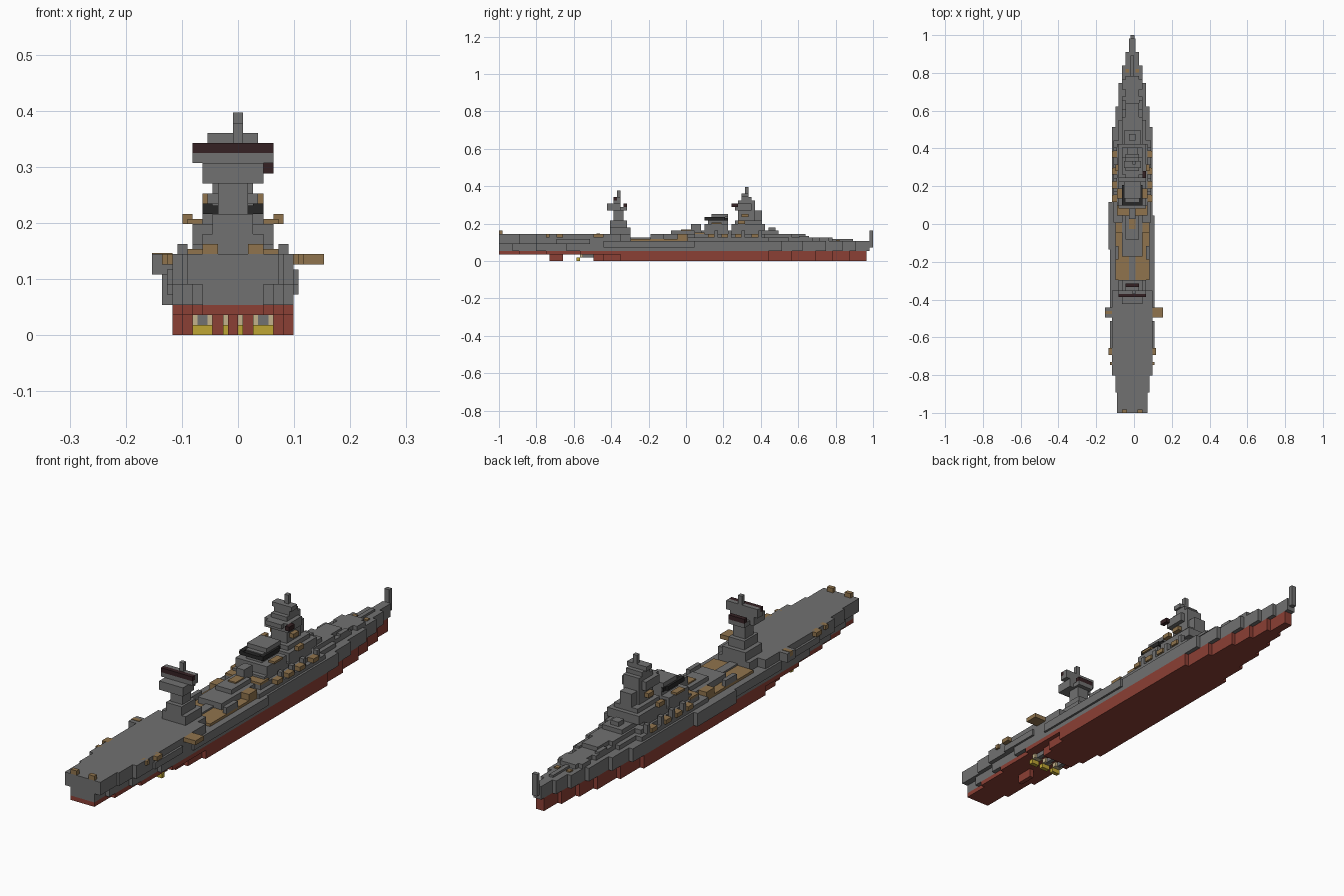
import bpy
import bmesh

UNIT = 2 / 111          # edge of one building block
CENTRE = -UNIT / 2      # hull centre line

if "Cube" in bpy.data.objects:
    bpy.data.objects.remove(bpy.data.objects["Cube"])


def material(name, red, green, blue):
    mat = bpy.data.materials.new(name)
    mat.use_nodes = True
    colour = (red, green, blue, 1)
    mat.diffuse_color = colour
    mat.node_tree.nodes["Principled BSDF"].inputs["Base Color"].default_value = colour
    return mat


grey = material("ship grey", .165, .165, .165)
red = material("hull red", .26, .05, .035)
wood = material("deck wood", .28, .175, .075)
black = material("funnel black", .02, .02, .02)
maroon = material("radar maroon", .035, .015, .017)
brass = material("propeller brass", .52, .38, .035)
cream = material("shaft cream", .55, .45, .26)


def prism(name, mat, outline, bottom, top):
    """Extrude a plan outline, given in blocks, from bottom to top."""
    bm = bmesh.new()
    verts = [bm.verts.new((CENTRE + x * UNIT, y * UNIT - 1, bottom * UNIT)) for x, y in outline]
    face = bm.faces.new(verts)
    result = bmesh.ops.extrude_face_region(bm, geom=[face])
    moved = [v for v in result["geom"] if isinstance(v, bmesh.types.BMVert)]
    bmesh.ops.translate(bm, verts=moved, vec=(0, 0, (top - bottom) * UNIT))
    bmesh.ops.recalc_face_normals(bm, faces=bm.faces)
    mesh = bpy.data.meshes.new(name)
    bm.to_mesh(mesh)
    bm.free()
    mesh.materials.append(mat)
    obj = bpy.data.objects.new(name, mesh)
    bpy.context.collection.objects.link(obj)
    return obj


def layer(name, mat, start, steps, bottom, top):
    """Stepped hull slice: each step is (end position, half width)."""
    side = []
    for end, half in steps:
        side += [(half, start), (half, end)]
        start = end
    prism(name, mat, side + [(-x, y) for x, y in reversed(side)], bottom, top)


def block(name, mat, x_low, x_high, back, front, bottom, top):
    prism(name, mat, [(x_low, back), (x_high, back), (x_high, front), (x_low, front)], bottom, top)


def centred(name, mat, half, back, front, bottom, top):
    block(name, mat, -half, half, back, front, bottom, top)


def pair(name, mat, inner, outer, back, front, bottom, top):
    block("left_" + name, mat, inner, outer, back, front, bottom, top)
    block("right_" + name, mat, -outer, -inner, back, front, bottom, top)


# Hull slices
bow = [(84, 6), (90, 5), (97, 4), (102, 3), (106, 2), (110, 1)]
red_bow = [(80, 6), (87, 5), (94, 4), (99, 3), (104, 2), (109, 1)]
layer("lower_hull", red, 28, [(31, 4), (36, 5)] + red_bow, 0, 2)
layer("waterline_hull", red, 0, [(6, 3), (14, 4), (24, 5)] + red_bow, 2, 3)
layer("middle_hull", grey, 0, [(4, 3), (11, 4), (20, 5)] + bow, 3, 5)
layer("upper_hull", grey, 0, [(6, 4.5), (11, 5)] + bow, 5, 6)
layer("flight_deck", grey, 0, [(6, 4.5), (11, 5), (36, 6), (39, 4)], 6, 8)
block("right_bulge", grey, -7, -6, 48, 62, 3, 6)
pair("side_belt", grey, 6, 6.5, 31, 58, 4, 6)
centred("bow_post", grey, .6, 110, 111, 4, 9)

# Rudder, shafts and propellers
centred("rudder", red, .5, 15, 19, 0, 2)
for place, x in (("right", -3), ("middle", 0), ("left", 3)):
    block(place + "_shaft", grey, x - .5, x + .5, 24, 30, 1, 2)
    block(place + "_bracket", cream, x - 1, x + 1, 24, 25, 1, 2)
    block(place + "_propeller", brass, x - 1, x + 1, 23, 24, 0, 1)

# Flight deck sponsons and stern fittings
block("left_large_sponson", wood, 6, 9, 28, 31, 7, 8)
block("right_large_sponson", grey, -8, -6, 28, 31, 6, 8)
block("right_sponson_top", wood, -8, -6, 29, 30, 7, 8.1)
pair("quarter_sponson", wood, 5.5, 7, 17, 19, 7, 8)
pair("stern_sponson", wood, 5, 6.5, 14, 15, 7, 8)
pair("sponson_support", grey, 5, 6.5, 17, 27, 5, 6.5)
pair("stern_bollard", wood, 1.5, 3, 0, 1, 8, 9)

# Aft radar tower
centred("aft_tower_base", grey, 3, 33, 39, 8, 10)
centred("aft_tower_block", grey, 2, 33, 38, 10, 12)
centred("aft_tower_neck", grey, 1.5, 34, 37, 12, 15)
centred("aft_tower_platform", grey, 3, 32, 36, 15, 17)
centred("aft_tower_head", grey, 2, 36, 38, 15, 16)
centred("aft_small_radar", maroon, 2, 37, 38, 16, 17)
centred("aft_radar_beam", grey, 4, 34, 36, 17, 18)
centred("aft_radar_face", maroon, 4, 34, 35, 18, 19)
centred("aft_radar_back", grey, 4, 35, 36, 18, 19)
block("aft_mast", grey, 0, 1, 35, 36, 19, 21)

# Midship wooden deck with its deckhouses
centred("midship_deck", wood, 5, 39, 56, 6, 6.6)
centred("catwalk", grey, 1, 39, 46, 6, 7)
centred("deckhouse_base", grey, 3, 46, 58, 6, 8)
centred("deckhouse_middle", grey, 2, 51, 58, 8, 9)
centred("deckhouse_roof", wood, 1, 54, 57, 9, 9.3)
pair("midship_locker", grey, 4, 5, 45, 49, 6, 8)
pair("midship_boat", wood, 3, 5, 53, 56, 6, 8)
centred("aft_director", grey, 1, 57, 60, 8, 11)

# Superstructure stepping down towards the bow
layer("shelter_deck", grey, 56, [(80, 5.5), (86, 4), (93, 3), (99, 2)], 6, 7)
layer("gun_deck", grey, 58, [(79, 4.5), (84, 3), (91, 2)], 7, 8)
layer("boat_deck", grey, 60, [(77, 4), (83, 2.5)], 8, 9)
centred("wood_crossing", wood, 4.5, 58, 61, 8, 8.5)
pair("bridge_wing", wood, 4, 5, 71, 73, 11, 12)
centred("bridge_base", grey, 4, 69, 79, 9, 11)
centred("forward_director", grey, 1, 80, 82, 9, 10)
for number, y in enumerate((62, 66, 70, 75)):
    pair("gun_tub_%d" % number, wood, 4.5, 6, y, y + 2, 7, 8)
    pair("gun_mount_%d" % number, grey, 4.5, 5.5, y + 2, y + 3, 7, 9)
for number, y in enumerate((84, 89, 95)):
    pair("bow_locker_%d" % number, grey, 2, 3, y, y + 3, 6, 8 - number / 2)
pair("bow_hatch", wood, 1, 2, 100, 101, 6, 6.3)
centred("anchor_gear", grey, .5, 99, 105, 6, 6.5)

# Funnel
centred("funnel_base", grey, 4, 61, 68, 9, 11)
centred("funnel_casing", grey, 2, 62, 68, 11, 13)
pair("funnel_vent", black, 2, 3, 61, 67, 12, 13)
centred("funnel_band", black, 2.5, 61, 68, 12, 12.8)
centred("funnel_cap", grey, 2.5, 63, 68, 13, 14)
pair("funnel_platform", wood, 3, 4.5, 63, 66, 11, 11.5)

# Main bridge tower
centred("tower_lower", grey, 3, 70, 78, 11, 12)
centred("tower_shaft", grey, 2, 71, 76, 12, 18)
centred("tower_front", grey, 1.5, 76, 78, 12, 15)
pair("tower_wing", wood, 2, 3, 72, 74, 13, 14)
centred("tower_gallery", grey, 3, 70, 75, 15, 17)
centred("tower_rear_radar", grey, 2, 69, 70, 16, 17)
block("tower_lookout", maroon, 3, 4, 69, 71, 16, 17)
centred("tower_head", grey, 2, 72, 75, 18, 19)
centred("tower_yard", grey, 2.5, 72, 74, 19, 20)
block("tower_mast", grey, 0, 1, 73, 74, 20, 22)
